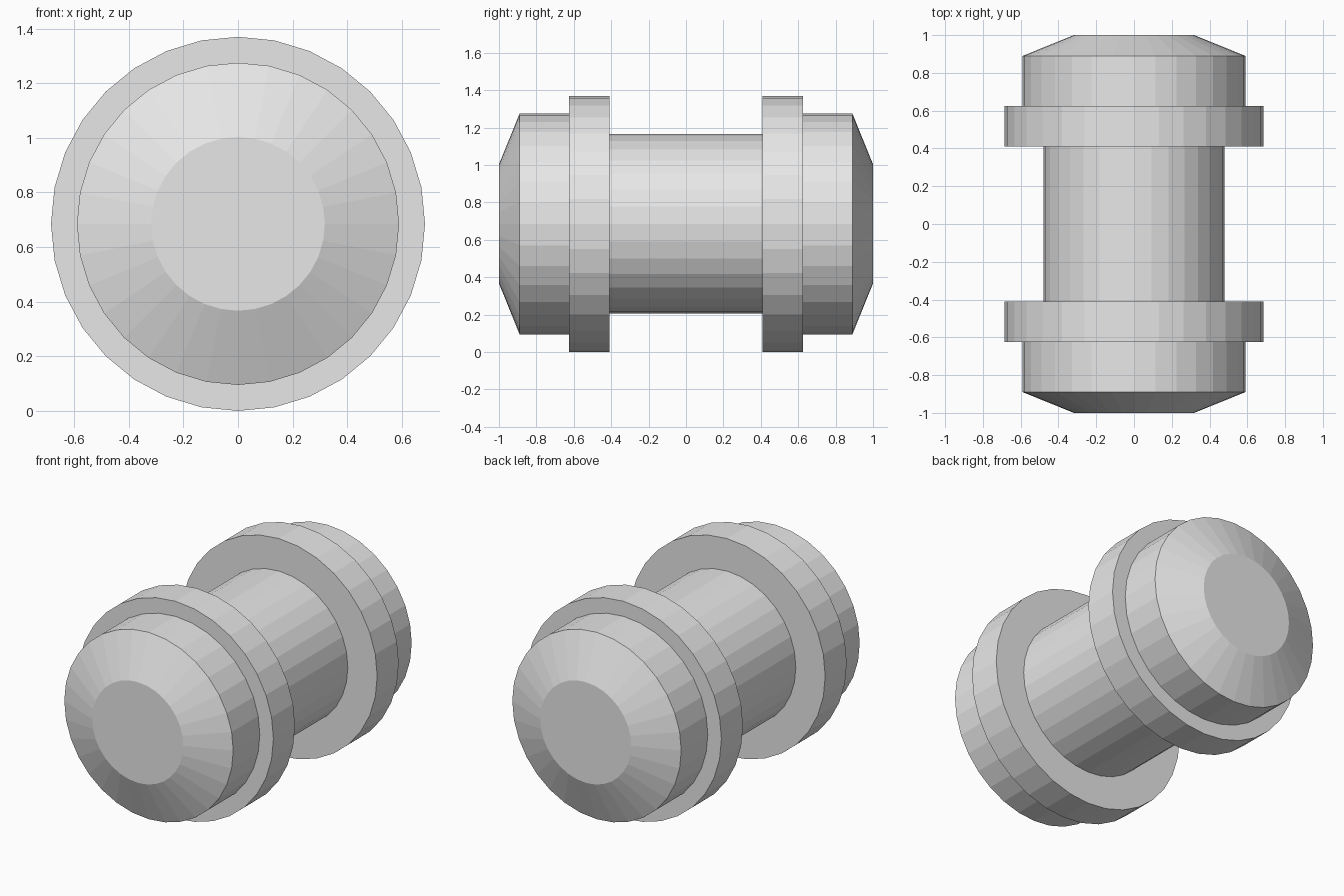
import bpy, math

cube = bpy.data.objects.get("Cube")
if cube:
    bpy.data.objects.remove(cube, do_unlink=True)

SIDES = 32
AXIS_Z = 0.685

grey = bpy.data.materials.new("light_grey")
grey.use_nodes = True
colour = (0.8, 0.8, 0.8, 1)
grey.diffuse_color = colour
grey.node_tree.nodes["Principled BSDF"].inputs["Base Color"].default_value = colour


def lathe(name, profile):
    """Closed faceted solid turned around the y axis from (y, radius) pairs."""
    verts, faces = [], []
    for y, r in profile:
        for i in range(SIDES):
            a = math.tau * i / SIDES
            verts.append((r * math.sin(a), y, AXIS_Z + r * math.cos(a)))
    for k in range(len(profile) - 1):
        lo, hi = k * SIDES, (k + 1) * SIDES
        for i in range(SIDES):
            j = (i + 1) % SIDES
            faces.append((lo + i, hi + i, hi + j, lo + j))
    last = (len(profile) - 1) * SIDES
    faces.append(tuple(range(SIDES)))
    faces.append(tuple(reversed(range(last, last + SIDES))))
    mesh = bpy.data.meshes.new(name)
    mesh.from_pydata(verts, [], faces)
    mesh.materials.append(grey)
    mesh.update()
    obj = bpy.data.objects.new(name, mesh)
    bpy.context.collection.objects.link(obj)
    return obj


# Central bar, seated inside the flanges
lathe("bar", [(-0.45, 0.48), (0.45, 0.48)])

# Wide flange and bevelled cap at each end
for side, s in (("front", -1), ("back", 1)):
    flange = [(s * 0.41, 0.685), (s * 0.625, 0.685)]
    cap = [(s * 0.58, 0.59), (s * 0.89, 0.59), (s * 1.0, 0.318)]
    lathe(side + "_flange", sorted(flange))
    lathe(side + "_cap", sorted(cap))
